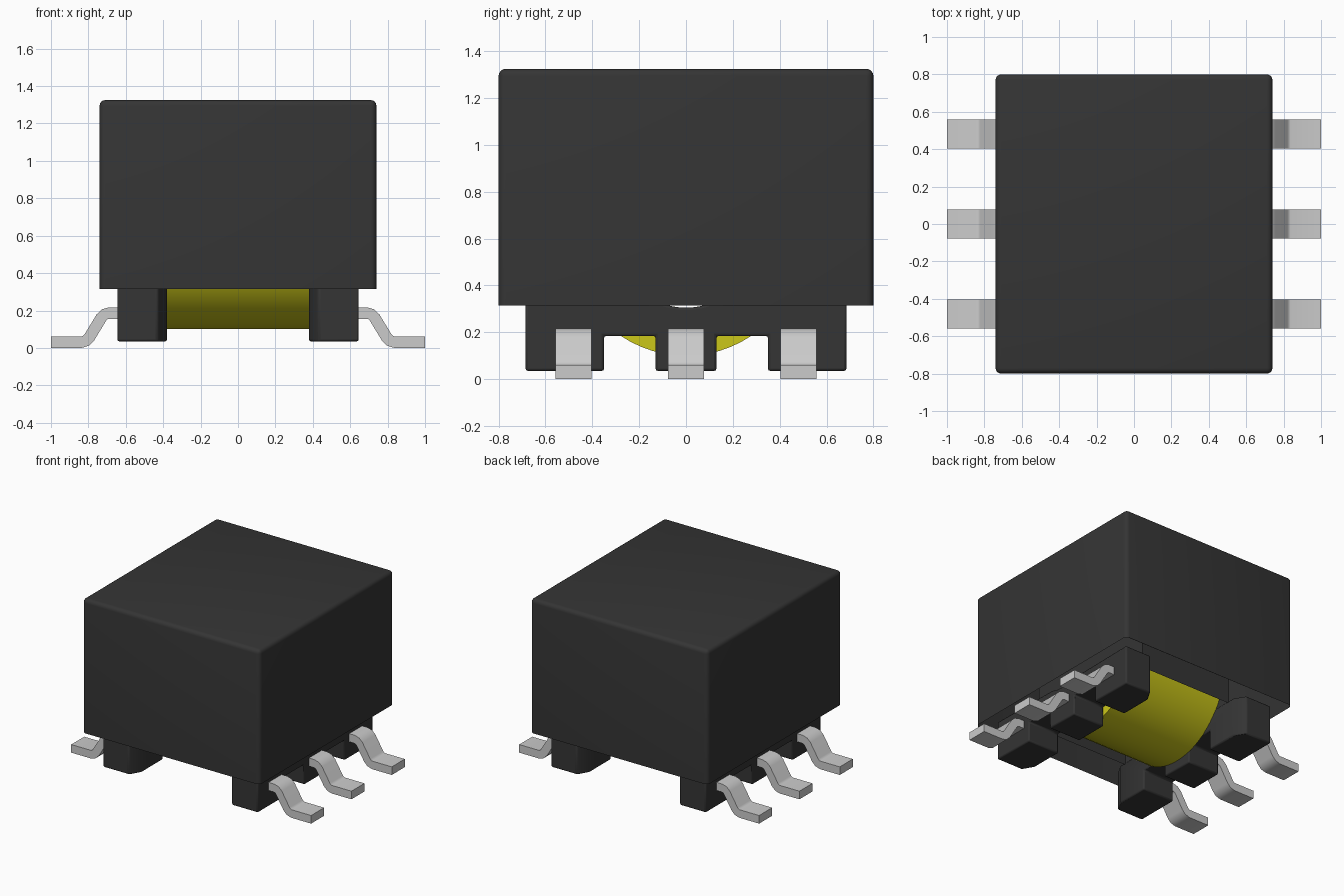
import bpy, bmesh, math
from mathutils import Matrix

cube = bpy.data.objects.get("Cube")
if cube:
    bpy.data.objects.remove(cube, do_unlink=True)


def material(name, rgb):
    mat = bpy.data.materials.new(name)
    mat.use_nodes = True
    mat.diffuse_color = (*rgb, 1)
    mat.node_tree.nodes["Principled BSDF"].inputs["Base Color"].default_value = (*rgb, 1)
    return mat


BLACK = material("matt black", (0.035, 0.035, 0.035))
METAL = material("tinned metal", (0.6, 0.6, 0.6))
YELLOW = material("yellow tape", (0.6, 0.57, 0.01))


def finish(name, bm, mat, bevel=0):
    bmesh.ops.recalc_face_normals(bm, faces=bm.faces)
    mesh = bpy.data.meshes.new(name)
    bm.to_mesh(mesh)
    bm.free()
    mesh.materials.append(mat)
    obj = bpy.data.objects.new(name, mesh)
    bpy.context.collection.objects.link(obj)
    if bevel:
        mod = obj.modifiers.new("soft edges", "BEVEL")
        mod.width = bevel
        mod.segments = 2
        mod.limit_method = "ANGLE"
        mod.angle_limit = math.radians(40)
    bpy.ops.object.select_all(action="DESELECT")
    obj.select_set(True)
    bpy.context.view_layer.objects.active = obj
    bpy.ops.object.shade_smooth_by_angle(angle=math.radians(35))
    return obj


def loft(bm, rings):
    """Join equal closed rings of points and cap both ends."""
    rows = [[bm.verts.new(p) for p in ring] for ring in rings]
    n = len(rows[0])
    for a, b in zip(rows, rows[1:]):
        for i in range(n):
            j = (i + 1) % n
            bm.faces.new((a[i], a[j], b[j], b[i]))
    bm.faces.new(rows[0])
    bm.faces.new(rows[-1])


# Core block: rounded sides and top, with a winding window open underneath
BOTTOM, TOP = 0.315, 1.325
bm = bmesh.new()
bmesh.ops.create_cube(bm, size=1)
bmesh.ops.scale(bm, vec=(1.48, 1.6, TOP - BOTTOM), verts=bm.verts)
bmesh.ops.translate(bm, vec=(0, 0, (TOP + BOTTOM) / 2), verts=bm.verts)
edges = [e for e in bm.edges if max(v.co.z for v in e.verts) > 1]
bmesh.ops.bevel(bm, geom=edges, offset=0.03, segments=4, profile=0.5, affect="EDGES")
floor = min(bm.faces, key=lambda f: f.calc_center_median().z)
rim = bmesh.ops.extrude_discrete_faces(bm, faces=[floor])["faces"][0]
bmesh.ops.delete(bm, geom=[rim], context="FACES")
floor = min(bm.faces, key=lambda f: f.calc_center_median().z + (f.normal.z + 1))
bmesh.ops.delete(bm, geom=[floor], context="FACES_ONLY")
loose = [v for v in bm.verts if not v.link_faces]
bmesh.ops.delete(bm, geom=loose, context="VERTS")
outer = [e for e in bm.edges if e.is_boundary]
corners = [bm.verts.new((x, y, BOTTOM)) for x, y in
           ((-0.385, -0.55), (0.385, -0.55), (0.385, 0.55), (-0.385, 0.55))]
inner = [bm.edges.new((corners[i], corners[(i + 1) % 4])) for i in range(4)]
bmesh.ops.triangle_fill(bm, edges=outer + inner, use_beauty=True)
for f in [f for f in bm.faces if all(v in corners for v in f.verts)]:
    bm.faces.remove(f)
roof = [bm.verts.new((v.co.x, v.co.y, 1.13)) for v in corners]
for i in range(4):
    j = (i + 1) % 4
    bm.faces.new((corners[i], corners[j], roof[j], roof[i]))
bm.faces.new(roof)
finish("core_block", bm, BLACK)

# Wound coil: hollow drum lying along x
COIL_Z, HOLE = 0.6, 0.295
bm = bmesh.new()
steps = 64
rows = []
for i in range(steps):
    turn = Matrix.Rotation(2 * math.pi * i / steps, 3, "X")
    row = []
    for x, r in ((-0.382, HOLE), (-0.382, 0.5), (0.382, 0.5), (0.382, HOLE)):
        v = bm.verts.new((x, 0, -r))
        v.co.rotate(turn)
        v.co.z += COIL_Z
        row.append(v)
    rows.append(row)
for i in range(steps):
    a, b = rows[i], rows[(i + 1) % steps]
    for k in range(4):
        m = (k + 1) % 4
        bm.faces.new((a[k], a[m], b[m], b[k]))
finish("coil", bm, YELLOW)

# Pin rails: three feet under a bar that dips at the middle for the coil hole
half = [(0.13, 0.035), (0.13, 0.185), (0.35, 0.185), (0.35, 0.035),
        (0.685, 0.035), (0.685, 0.33)]
arc = []
for i in range(9):
    a = math.radians(20 - 5 * i)
    arc.append((HOLE * math.sin(a), COIL_Z - HOLE * math.cos(a)))
outline = half + arc + [(-y, z) for y, z in reversed(half)]


def rail_ring(x, limit):
    return [(x, max(-limit, min(limit, y)), z) for y, z in outline]


for side, label in ((1, "left"), (-1, "right")):
    bm = bmesh.new()
    loft(bm, [rail_ring(side * 0.38, 0.6), rail_ring(side * 0.43, 0.685),
              rail_ring(side * 0.645, 0.685)])
    finish(label + "_pin_rail", bm, BLACK, bevel=0.01)

# Gull-wing leads: centre line given a constant thickness
path = [(0.6, 0.186), (0.69, 0.186), (0.712, 0.18), (0.73, 0.163),
        (0.795, 0.056), (0.813, 0.038), (0.835, 0.031), (1.0, 0.031)]
THICK, WIDTH = 0.061, 0.155


def lead_outline():
    upper, lower = [], []
    for i, (x, z) in enumerate(path):
        x0, z0 = path[max(i - 1, 0)]
        x1, z1 = path[min(i + 1, len(path) - 1)]
        length = math.hypot(x1 - x0, z1 - z0)
        nx, nz = -(z1 - z0) / length, (x1 - x0) / length
        upper.append((x + nx * THICK / 2, z + nz * THICK / 2))
        lower.append((x - nx * THICK / 2, z - nz * THICK / 2))
    return upper + lower[::-1]


for side, label in ((1, "left"), (-1, "right")):
    for y, place in ((-0.48, "front"), (0, "middle"), (0.48, "back")):
        bm = bmesh.new()
        loft(bm, [[(side * x, y + s * WIDTH / 2, max(z, 0)) for x, z in lead_outline()]
                  for s in (-1, 1)])
        finish(f"{label}_{place}_lead", bm, METAL)
